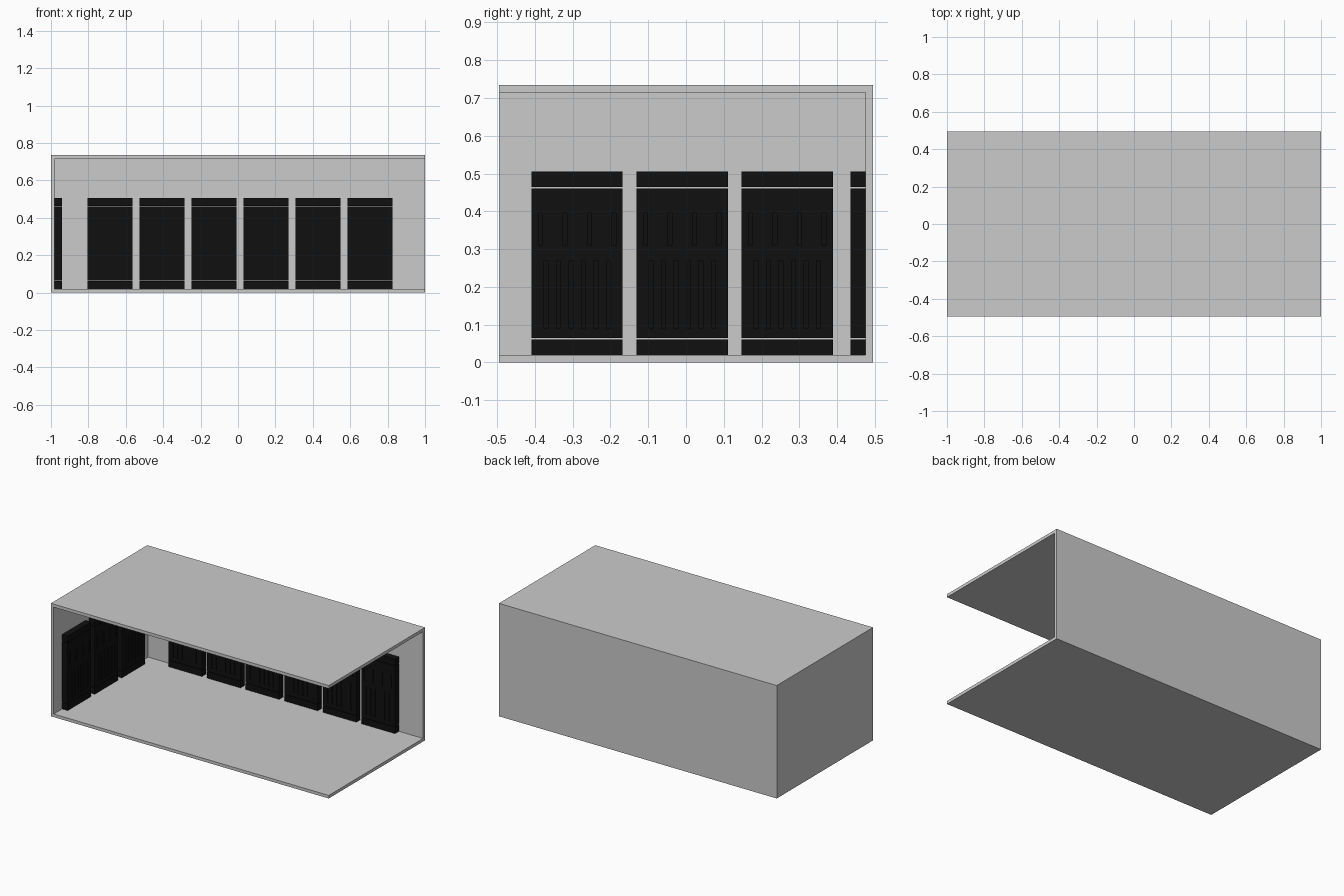
import bpy, bmesh, math
from mathutils import Matrix, Vector

if "Cube" in bpy.data.objects:
    bpy.data.objects.remove(bpy.data.objects["Cube"])

T = 0.02                            # wall thickness
HX, HY, H = 1.0, 0.495, 0.735       # room half-length, half-depth, height
W, D = 0.241, 0.04                  # panel width and depth


def add_box(bm, x0, x1, y0, y1, z0, z1):
    size = Vector((x1 - x0, y1 - y0, z1 - z0))
    mid = Vector((x0 + x1, y0 + y1, z0 + z1)) / 2
    bmesh.ops.create_cube(bm, size=1, matrix=Matrix.Translation(mid) @ Matrix.Diagonal((*size, 1)))


def make_mesh(name, boxes, mat=None):
    bm = bmesh.new()
    for b in boxes:
        add_box(bm, *b)
    me = bpy.data.meshes.new(name)
    bm.to_mesh(me)
    bm.free()
    if mat:
        me.materials.append(mat)
    return me


def add_object(name, me, loc=(0, 0, 0), rot=0.0):
    ob = bpy.data.objects.new(name, me)
    ob.location = loc
    ob.rotation_euler.z = rot
    bpy.context.collection.objects.link(ob)
    return ob


def carve(ob, cutter_boxes):
    # Cut boxes out of an object with an applied boolean
    cutter = add_object("cutter", make_mesh("cutter", cutter_boxes))
    cutter.hide_render = True
    mod = ob.modifiers.new("carve", 'BOOLEAN')
    mod.operation, mod.solver, mod.object = 'DIFFERENCE', 'EXACT', cutter
    dg = bpy.context.evaluated_depsgraph_get()
    me = bpy.data.meshes.new_from_object(ob.evaluated_get(dg))
    ob.modifiers.clear()
    ob.data = me
    bpy.data.objects.remove(cutter)
    return me


# Room shell, open at the front and the right
shell = add_object("room_shell", make_mesh("room_shell", [(-HX, HX, -HY, HY, 0, H)]))
carve(shell, [(-HX + T, HX + 1, -HY - 1, HY - T, T, H - T)])

black = bpy.data.materials.new("black")
black.diffuse_color = (0.005, 0.005, 0.005, 1)
black.use_nodes = True
black.node_tree.nodes["Principled BSDF"].inputs["Base Color"].default_value = black.diffuse_color

# Wall panel parts, backs at local y = 0, facing -y
base = make_mesh("base_rail", [(-W / 2, W / 2, -D, 0, 0.02, 0.061)], black)
top = make_mesh("top_rail", [(-W / 2, W / 2, -D, 0, 0.464, 0.505)], black)
body = make_mesh("panel_body", [(-W / 2, W / 2, -D, 0, 0.065, 0.460)], black)

# Shallow grooves: four upper, six lower
grooves = []
for n, pitch, hw, z0, z1 in ((4, 0.065, 0.005, 0.31, 0.395), (6, 0.033, 0.005, 0.09, 0.27)):
    for i in range(n):
        x = (i - (n - 1) / 2) * pitch
        grooves.append((x - hw, x + hw, -D - 0.01, -D + 0.004, z0, z1))
first = add_object("panel_body", body)
body = carve(first, grooves)
bpy.data.objects.remove(first)

# Six panels along the back wall, three along the left wall
places = [((0.01 + (i - 2.5) * 0.278, HY - T, 0), 0.0) for i in range(6)]
places += [((-HX + T, -0.01 + (i - 1) * 0.278, 0), math.pi / 2) for i in range(3)]
for i, (loc, rot) in enumerate(places, 1):
    for me, name in ((base, "base_rail"), (body, "panel_body"), (top, "top_rail")):
        add_object(f"{name}_{i}", me, loc, rot)
